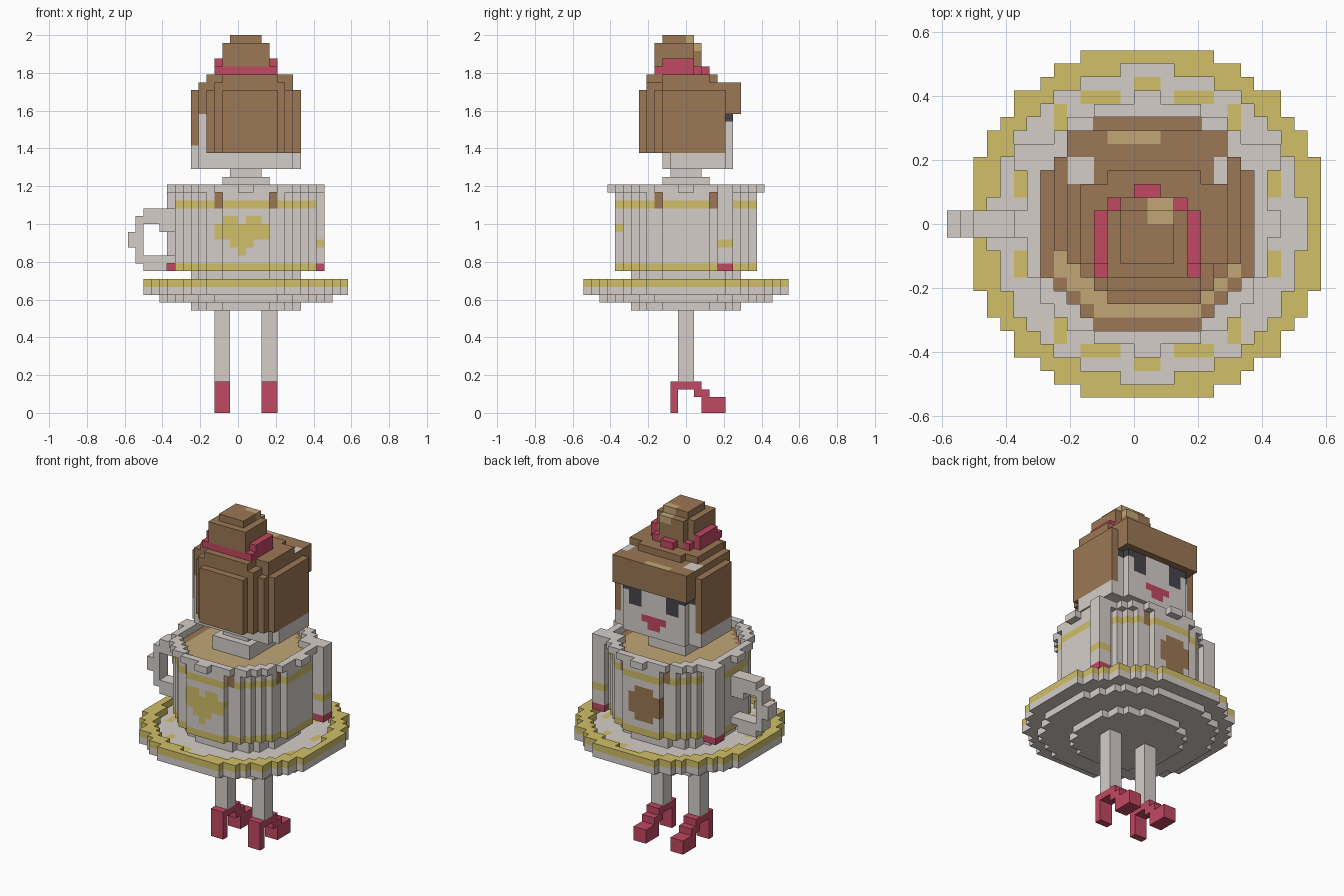
import bpy, bmesh
from mathutils import Vector

U = 1 / 24      # edge of one block
CX = 1          # cup and saucer axis, in blocks

cube = bpy.data.objects.get("Cube")
if cube:
    bpy.data.objects.remove(cube, do_unlink=True)


def material(name, hex_code):
    rgb = [int(hex_code[i:i + 2], 16) / 255 for i in (0, 2, 4)]
    lin = [c / 12.92 if c < 0.04 else ((c + 0.055) / 1.055) ** 2.4 for c in rgb]
    m = bpy.data.materials.new(name)
    m.use_nodes = True
    m.diffuse_color = (*lin, 1)
    m.node_tree.nodes["Principled BSDF"].inputs["Base Color"].default_value = (*lin, 1)
    return m


MATS = {n: material(n, h) for n, h in (
    ("porcelain", "d5cec9"), ("gold", "d1bf68"), ("brown", "9c7755"),
    ("tan", "c1a677"), ("red", "c14862"), ("charcoal", "45454d"))}


def box(x0, x1, y0, y1, z0, z1):
    return {(x, y, z) for x in range(x0, x1) for y in range(y0, y1) for z in range(z0, z1)}


def radius2(x, y):
    return (x + 0.5 - CX) ** 2 + (y + 0.5) ** 2


def disc(r2, z0, z1):
    """Cells of an upright cylinder on the cup axis, given its squared radius."""
    return {c for c in box(-16, 17, -15, 15, z0, z1) if radius2(c[0], c[1]) <= r2}


AXES = [Vector(v) for v in ((1, 0, 0), (-1, 0, 0), (0, 1, 0), (0, -1, 0), (0, 0, 1), (0, 0, -1))]


def build(name, cells, paint):
    """Skin a set of blocks; paint is a colour or a rule on cell and face normal."""
    names = list(MATS)
    bm = bmesh.new()
    verts = {}
    for c in sorted(cells):
        mid = Vector(c) + Vector((0.5, 0.5, 0.5))
        for n in AXES:
            if tuple(int(a + b) for a, b in zip(c, n)) in cells:
                continue
            u = Vector((n.y, n.z, n.x)) / 2
            v = n.cross(u)
            ring = []
            for p in (-u - v, u - v, u + v, v - u):
                co = mid + n / 2 + p
                key = tuple(round(k) for k in co)
                if key not in verts:
                    verts[key] = bm.verts.new(Vector(key) * U)
                ring.append(verts[key])
            face = bm.faces.new(ring)
            colour = paint if isinstance(paint, str) else paint(*c, n)
            face.material_index = names.index(colour)
    bmesh.ops.dissolve_limit(bm, angle_limit=0.01, verts=bm.verts, edges=bm.edges,
                             delimit={'MATERIAL'})
    bmesh.ops.recalc_face_normals(bm, faces=bm.faces)
    me = bpy.data.meshes.new(name)
    bm.to_mesh(me)
    bm.free()
    for m in MATS.values():
        me.materials.append(m)
    ob = bpy.data.objects.new(name, me)
    bpy.context.collection.objects.link(ob)


# Legs and heeled shoes
for side, x in (("right", -3), ("left", 3)):
    build(side + "_leg", box(x, x + 2, -1, 1, 4, 14), "porcelain")
    shoe = (box(x, x + 2, -2, -1, 0, 4) | box(x, x + 2, -1, 2, 3, 4)
            | box(x, x + 2, 1, 3, 2, 3) | box(x, x + 2, 2, 5, 0, 2))
    build(side + "_shoe", shoe, "red")

# Saucer: stepped underside, floor and raised golden rim
plate = (disc(181, 15, 17) - disc(135, 16, 17)) | disc(130, 14, 15) | disc(52, 13, 14)


def saucer_paint(x, y, z, n):
    dx, dy = abs(x + 0.5 - CX), abs(y + 0.5)
    if z == 16:
        return "gold"
    dash = ((dx < 1 and 10 < dy < 11) or (2 < dx < 5 and 9 < dy < 10)
            or (9 < dx < 10 and 2 < dy < 4) or (6 < dx < 7 and 7 < dy < 9))
    return "gold" if z == 15 and n.z > 0 and dash else "porcelain"


build("saucer", plate, saucer_paint)

# Cup: foot, hollow body with lip, painted bands, heart and oval
body = disc(52, 16, 18) | disc(83, 18, 28) | disc(91, 28, 29)
body -= disc(72, 26, 29)


def cup_paint(x, y, z, n):
    dx = abs(x)
    if n.z == 0 and z in (18, 26):
        return "gold"
    if (n.y < 0 or n.z == 0 and z == 23) and y < -6:
        if z == 24 and 1 <= dx <= 2 or z in (22, 23) and dx <= 3 or dx <= z - 20 <= 1:
            return "gold"
    if n.z == 0 and y > 6 and 20 <= z < 25 and dx <= (1 if z in (20, 24) else 2):
        return "brown"
    return "porcelain"


build("cup", body, cup_paint)
build("tea", disc(72, 26, 28), lambda x, y, z, n: "tan" if radius2(x, y) < 56 else "brown")

# Handle loop
handle = (box(-12, -9, -1, 1, 18, 26) | box(-13, -12, -1, 1, 19, 25) | box(-14, -13, -1, 1, 21, 23)
          | box(-9, -7, -1, 1, 23, 26) | box(-9, -7, -1, 1, 19, 20))
handle -= box(-12, -10, -1, 1, 20, 24) | box(-10, -9, -1, 1, 20, 23)
build("handle", handle, "porcelain")


# Arms hanging over the sides of the cup
def arm_paint(x, y, z, n):
    if z == 18:
        return "red"
    return "gold" if z == 21 and x > 0 else "porcelain"


for side, x, inner in (("right", -9, -7), ("left", 9, 7)):
    shoulder = box(inner, inner + 2, 4, 6, 28, 29)
    build(side + "_arm", box(x, x + 2, 4, 6, 18, 29) | shoulder, arm_paint)

# Neck and shoulders
build("neck", box(-2, 4, -3, 3, 28, 30) | box(-1, 3, -2, 2, 30, 32), "porcelain")


# Head with painted eyes and mouth
def face_paint(x, y, z, n):
    dx = abs(x + 0.5 - CX)
    if n.z == 0 and z == 37 and y > 3 and dx > 4:
        return "charcoal"
    if y == 5 and n.y > 0:
        if 35 <= z < 38 and 2 < dx < 4:
            return "charcoal"
        if z == 33 and dx < 2 or z == 32 and dx < 1:
            return "red"
    return "porcelain"


build("head", box(-5, 7, -3, 5, 31, 38) | box(-4, 6, 5, 6, 31, 38) | box(-6, 8, -2, 5, 31, 33),
      face_paint)

# Hair: rounded back, stepped crown and fringe
hair = box(-5, 7, 5, 7, 38, 42)
for x0, x1, y0 in ((-6, 8, -2), (-5, 8, -3), (-4, 7, -4), (-3, 6, -5), (-2, 5, -6)):
    hair |= box(x0, x1, y0, 5, 33, 41)
hair |= box(-5, 7, -3, 5, 41, 42) | box(-3, 6, -5, 5, 41, 42)
hair |= box(-4, 7, -3, 3, 42, 43) | box(-2, 5, -5, 4, 42, 43)


def hair_paint(x, y, z, n):
    if n.z > 0 and y in (3, 4) and (x in (-5, -4) or x == 6):
        return "porcelain"
    if n.y < 0 and z == 33 and x in (-6, -5):
        return "porcelain"
    return "tan" if n.z > 0 and y == 6 and -2 <= x < 2 else "brown"


build("hair", hair, hair_paint)

# Bun and ribbon
bun = (box(-2, 4, -3, 1, 43, 44) | box(-2, 4, -4, 1, 44, 47) | box(-1, 3, 1, 2, 43, 47)
       | box(-1, 3, -3, 1, 47, 48))
build("bun", bun, lambda x, y, z, n: "tan" if z > 45 and y >= 0 and x in (1, 2) else "brown")
ribbon = (box(-3, -2, -3, 1, 43, 45) | box(4, 5, -3, 1, 43, 45) | box(-3, 5, -4, -3, 43, 44)
          | box(-2, -1, 1, 2, 43, 44) | box(3, 4, 1, 2, 43, 44) | box(0, 2, 2, 3, 43, 44))
build("ribbon", ribbon, "red")
